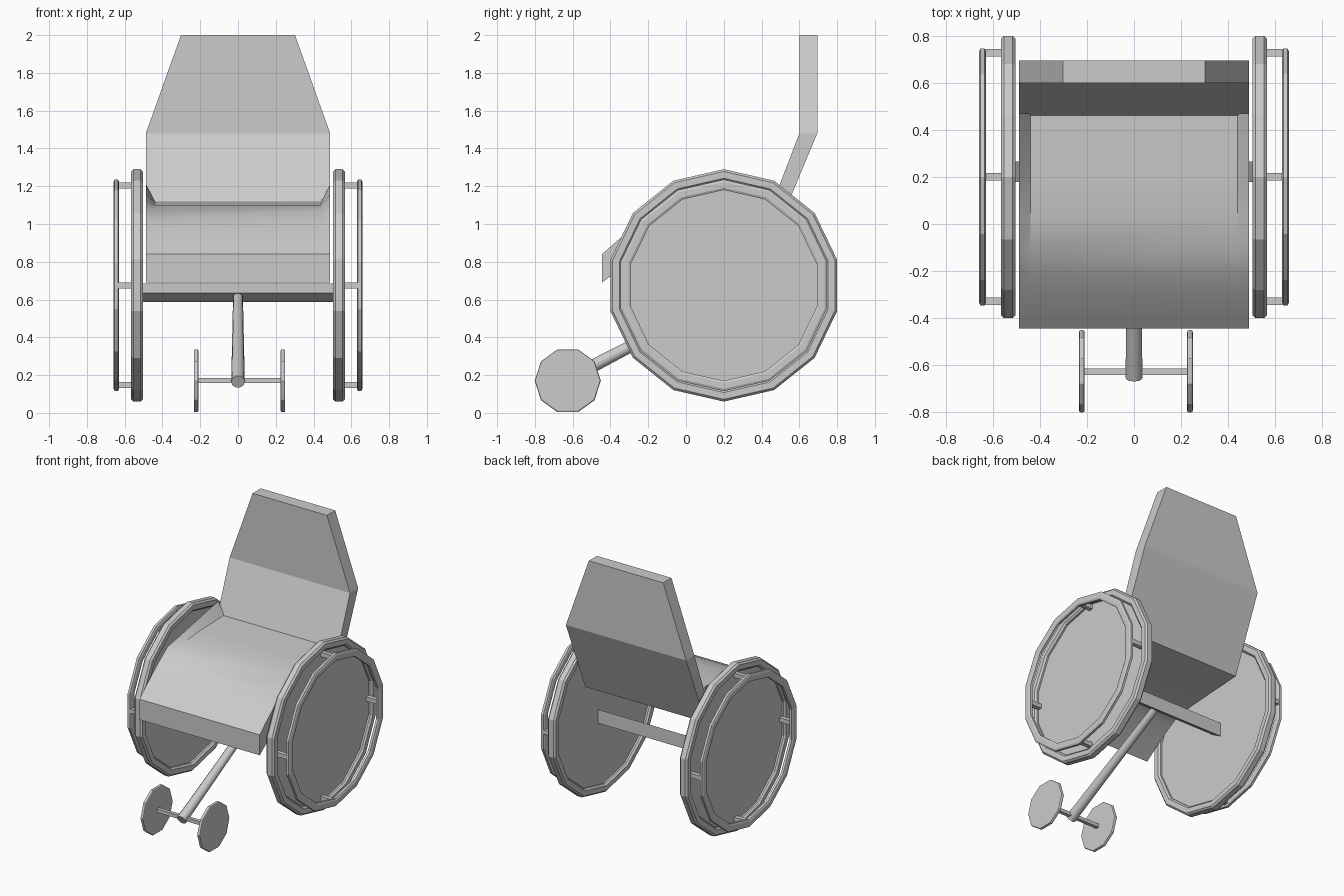
import bpy, bmesh, math
from mathutils import Vector

if "Cube" in bpy.data.objects:
    bpy.data.objects.remove(bpy.data.objects["Cube"])

HALF = math.pi / 2
WHEEL_Y, WHEEL_Z = 0.2, 0.675


def mesh_object(name, loops, closed=False):
    """Skin a list of equal-length loops; cap the ends or join last to first."""
    bm = bmesh.new()
    rings = [[bm.verts.new(p) for p in loop] for loop in loops]
    n = len(rings[0])
    pairs = list(zip(rings, rings[1:]))
    if closed:
        pairs.append((rings[-1], rings[0]))
    for a, b in pairs:
        for i in range(n):
            j = (i + 1) % n
            bm.faces.new((a[i], a[j], b[j], b[i]))
    if not closed:
        bm.faces.new(rings[0])
        bm.faces.new(rings[-1])
    bmesh.ops.recalc_face_normals(bm, faces=bm.faces)
    me = bpy.data.meshes.new(name)
    bm.to_mesh(me)
    bm.free()
    ob = bpy.data.objects.new(name, me)
    bpy.context.collection.objects.link(ob)
    return ob


def smooth(ob, deg):
    bpy.ops.object.select_all(action='DESELECT')
    ob.select_set(True)
    bpy.context.view_layer.objects.active = ob
    bpy.ops.object.shade_smooth_by_angle(angle=math.radians(deg))


def box(name, loc, size):
    bpy.ops.mesh.primitive_cube_add(size=1, location=loc)
    ob = bpy.context.object
    ob.name = name
    ob.scale = size
    return ob


def ring(name, x, half, outer, inner):
    """14-sided flat-sided hoop with rounded outer and inner edges."""
    c = 0.012
    profile = [(-half, outer - c), (-half * .6, outer), (half * .6, outer), (half, outer - c),
               (half, inner + c), (half * .6, inner), (-half * .6, inner), (-half, inner + c)]
    loops = []
    for k in range(14):
        a = k * math.tau / 14
        loops.append([(x + px, WHEEL_Y + r * math.sin(a), WHEEL_Z + r * math.cos(a))
                      for px, r in profile])
    mesh_object(name, loops, closed=True)


def disc(name, sides, radius, depth, loc, twist=0):
    """Cylinder lying along x, twisted about its own axis."""
    bpy.ops.mesh.primitive_cylinder_add(vertices=sides, radius=radius, depth=depth, location=loc)
    ob = bpy.context.object
    ob.name = name
    ob.rotation_mode = 'ZYX'
    ob.rotation_euler = (0, HALF, twist)
    return ob


# Seat cushion: curved top, bent underside, side bolsters rising to the back
W, IN = 0.488, 0.44
sections = [  # y, centre top, outer top, underside
    (-0.445, 0.84, 0.84, 0.69), (-0.37, 0.907, 0.907, 0.745),
    (-0.29, 0.97, 0.972, 0.80), (-0.21, 1.025, 1.035, 0.85),
    (-0.12, 1.067, 1.10, 0.90), (0.02, 1.10, 1.125, 0.912),
    (0.2, 1.115, 1.16, 0.924), (0.47, 1.12, 1.21, 0.94)]
seat = mesh_object("seat", [
    [(-W, y, o), (-IN, y, c), (IN, y, c), (W, y, o), (W, y, b), (-W, y, b)]
    for y, c, o, b in sections])
smooth(seat, 25)

# Backrest: reclined lower half, upright tapering upper half
mesh_object("backrest", [
    [(-w, f, zf), (w, f, zf), (w, b, zb), (-w, b, zb)]
    for w, f, zf, b, zb in [(W, 0.395, 0.945, 0.47, 0.94),
                            (W, 0.6, 1.48, 0.695, 1.48),
                            (0.302, 0.6, 2.0, 0.695, 2.0)]])

# Main wheels with tyre, solid disc, hand rim and rim pegs
for side, s in (("left", -1), ("right", 1)):
    ring(side + "_tyre", s * 0.535, 0.031, 0.615, 0.555)
    disc(side + "_wheel_disc", 14, 0.585, 0.012, (s * 0.535, WHEEL_Y, WHEEL_Z), HALF)
    ring(side + "_hand_rim", s * 0.644, 0.0145, 0.56, 0.505)
    for k in range(4):
        a = k * HALF
        box(side + "_rim_peg", (s * 0.59, WHEEL_Y + 0.528 * math.sin(a),
                                WHEEL_Z + 0.528 * math.cos(a)), (0.11, 0.032, 0.032))

# Main axle: three-sided bar with its flat face to the rear
disc("main_axle", 3, 0.058, 1.06, (0, 0.237, 0.636), math.pi)

# Tapered stem from the axle to the castors
low, high = Vector((0, -0.653, 0.165)), Vector((0, 0.22, 0.62))
d = high - low
bpy.ops.mesh.primitive_cone_add(vertices=12, radius1=0.036, radius2=0.026, depth=d.length,
                                location=(low + high) / 2,
                                rotation=d.to_track_quat('Z', 'Y').to_euler())
bpy.context.object.name = "stem"
smooth(bpy.context.object, 40)

# Castors and their axle
for side, x in (("left", -0.222), ("right", 0.238)):
    ob = disc(side + "_castor", 10, 0.175, 0.024, (x, -0.626, 0.17))
    bev = ob.modifiers.new("rounded_rim", 'BEVEL')
    bev.width, bev.segments = 0.008, 2
    bev.limit_method, bev.angle_limit = 'ANGLE', math.radians(60)
box("castor_axle", (0.008, -0.628, 0.172), (0.46, 0.026, 0.026))
